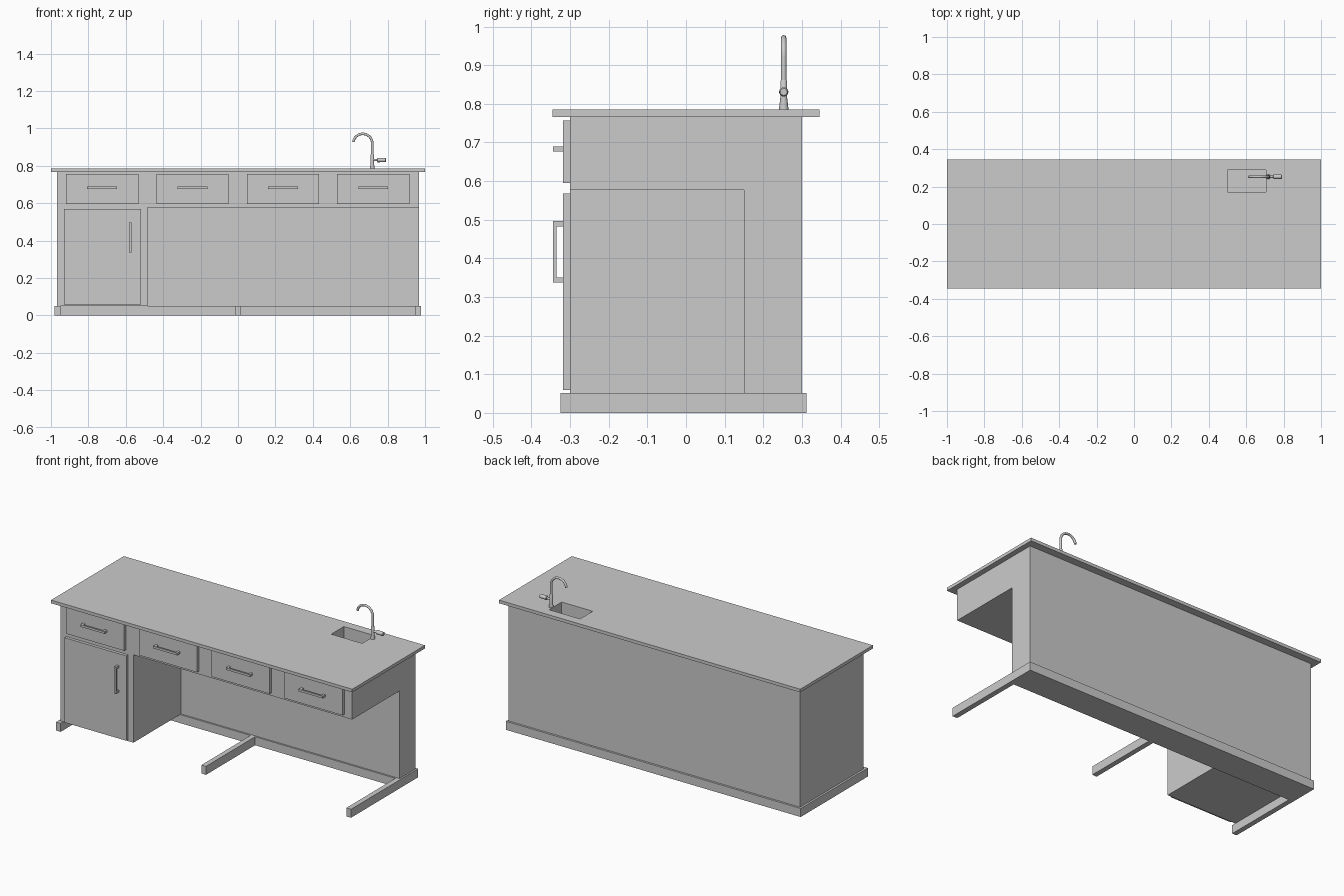
import bpy, bmesh, math
from mathutils import Vector, Matrix

if "Cube" in bpy.data.objects:
    bpy.data.objects.remove(bpy.data.objects["Cube"])


def finish(bm, name):
    bmesh.ops.recalc_face_normals(bm, faces=bm.faces[:])
    mesh = bpy.data.meshes.new(name)
    bm.to_mesh(mesh)
    bm.free()
    ob = bpy.data.objects.new(name, mesh)
    bpy.context.collection.objects.link(ob)
    return ob


def box(name, x0, x1, y0, y1, z0, z1):
    bm = bmesh.new()
    size = Matrix.Diagonal((x1 - x0, y1 - y0, z1 - z0, 1))
    centre = Matrix.Translation(((x0 + x1) / 2, (y0 + y1) / 2, (z0 + z1) / 2))
    bmesh.ops.create_cube(bm, size=1, matrix=centre @ size)
    return finish(bm, name)


def prism(name, points, direction):
    bm = bmesh.new()
    face = bm.faces.new([bm.verts.new(p) for p in points])
    ext = bmesh.ops.extrude_face_region(bm, geom=[face], use_keep_orig=True)
    verts = [v for v in ext["geom"] if isinstance(v, bmesh.types.BMVert)]
    bmesh.ops.translate(bm, verts=verts, vec=direction)
    return finish(bm, name)


def tube(name, path, radii, up=Vector((0, 1, 0)), sides=20):
    """Round sweep along a path lying in the xz plane, one radius per point."""
    bm = bmesh.new()
    path = [Vector(p) for p in path]
    rings = []
    for i, (p, r) in enumerate(zip(path, radii)):
        t = (path[min(i + 1, len(path) - 1)] - path[max(i - 1, 0)]).normalized()
        side = t.cross(up)
        angles = [2 * math.pi * k / sides for k in range(sides)]
        rings.append([bm.verts.new(p + r * (math.cos(a) * side + math.sin(a) * up))
                      for a in angles])
    for a, b in zip(rings, rings[1:]):
        for k in range(sides):
            n = (k + 1) % sides
            bm.faces.new((a[k], a[n], b[n], b[k]))
    bm.faces.new(rings[0])
    bm.faces.new(rings[-1])
    return smooth(finish(bm, name))


def smooth(ob):
    bpy.ops.object.select_all(action='DESELECT')
    ob.select_set(True)
    bpy.context.view_layer.objects.active = ob
    bpy.ops.object.shade_smooth_by_angle(angle=math.radians(35))
    return ob


def cut(ob, cutter):
    cutter.hide_render = True
    mod = ob.modifiers.new("cut", 'BOOLEAN')
    mod.operation = 'DIFFERENCE'
    mod.solver = 'EXACT'
    mod.object = cutter
    bpy.ops.object.select_all(action='DESELECT')
    bpy.context.view_layer.objects.active = ob
    bpy.ops.object.modifier_apply(modifier=mod.name)


def handle(name, x, z, upright):
    """U-shaped pull with two posts and a thin grip."""
    h, w, back, front, grip = 0.08, 0.0065, -0.317, -0.344, -0.335
    profile = [(-h, back), (-h, front), (h, front), (h, back),
               (h - 0.014, back), (h - 0.014, grip), (-h + 0.014, grip), (-h + 0.014, back)]
    if upright:
        prism(name, [(x - w, y, z + s) for s, y in profile], (2 * w, 0, 0))
    else:
        prism(name, [(x + s, y, z - w) for s, y in profile], (0, 0, 2 * w))


# Cabinet body with knee space and basin hollowed out
body = box("cabinet_body", -0.968, 0.968, -0.3, 0.3, 0.05, 0.766)
knee = box("knee_space_cutter", -0.484, 1.2, -0.5, 0.15, -0.1, 0.577)
basin = box("basin_cutter", 0.5, 0.706, 0.17, 0.29, 0.66, 0.9)
cut(body, knee)
cut(body, basin)

# Worktop with sink opening
top = box("worktop", -1, 1, -0.345, 0.345, 0.766, 0.785)
cut(top, basin)
for helper in (knee, basin):
    bpy.data.objects.remove(helper)

# Plinth with three forward feet, one E-shaped outline
f, r, b = -0.325, 0.14, 0.312
outline = [(-0.98, b), (-0.98, f), (-0.95, f), (-0.95, r), (-0.015, r), (-0.015, f),
           (0.015, f), (0.015, r), (0.947, r), (0.947, f), (0.978, f), (0.978, b)]
prism("base_frame", [(x, y, 0) for x, y in outline], (0, 0, 0.051))

# Drawer fronts and pulls
for i in range(4):
    x = -0.726 + 0.483 * i
    box(f"drawer_front_{i + 1}", x - 0.193, x + 0.193, -0.318, -0.299, 0.595, 0.757)
    handle(f"drawer_handle_{i + 1}", x, 0.683, False)

# Cupboard door and pull
box("cupboard_door", -0.93, -0.519, -0.318, -0.299, 0.059, 0.568)
handle("door_handle", -0.575, 0.417, True)

# Tap: tapered base, gooseneck spout, side lever
tx, ty = 0.718, 0.253
tube("tap_base", [(tx, ty, z) for z in (0.784, 0.79, 0.815, 0.858, 0.862)],
     (0.0125, 0.012, 0.009, 0.009, 0.007))
arc = [math.radians(a) for a in range(0, 173, 9)]
neck = [(tx, ty, 0.855)] + [(tx - 0.051 + 0.051 * math.cos(a), ty, 0.92 + 0.051 * math.sin(a))
                            for a in arc]
tube("tap_spout", neck, [0.0068] * len(neck), sides=16)
tube("tap_lever", [(x, ty, 0.831) for x in (tx, 0.744, 0.746, 0.788, 0.791)],
     (0.0065, 0.0065, 0.012, 0.0115, 0.009))
